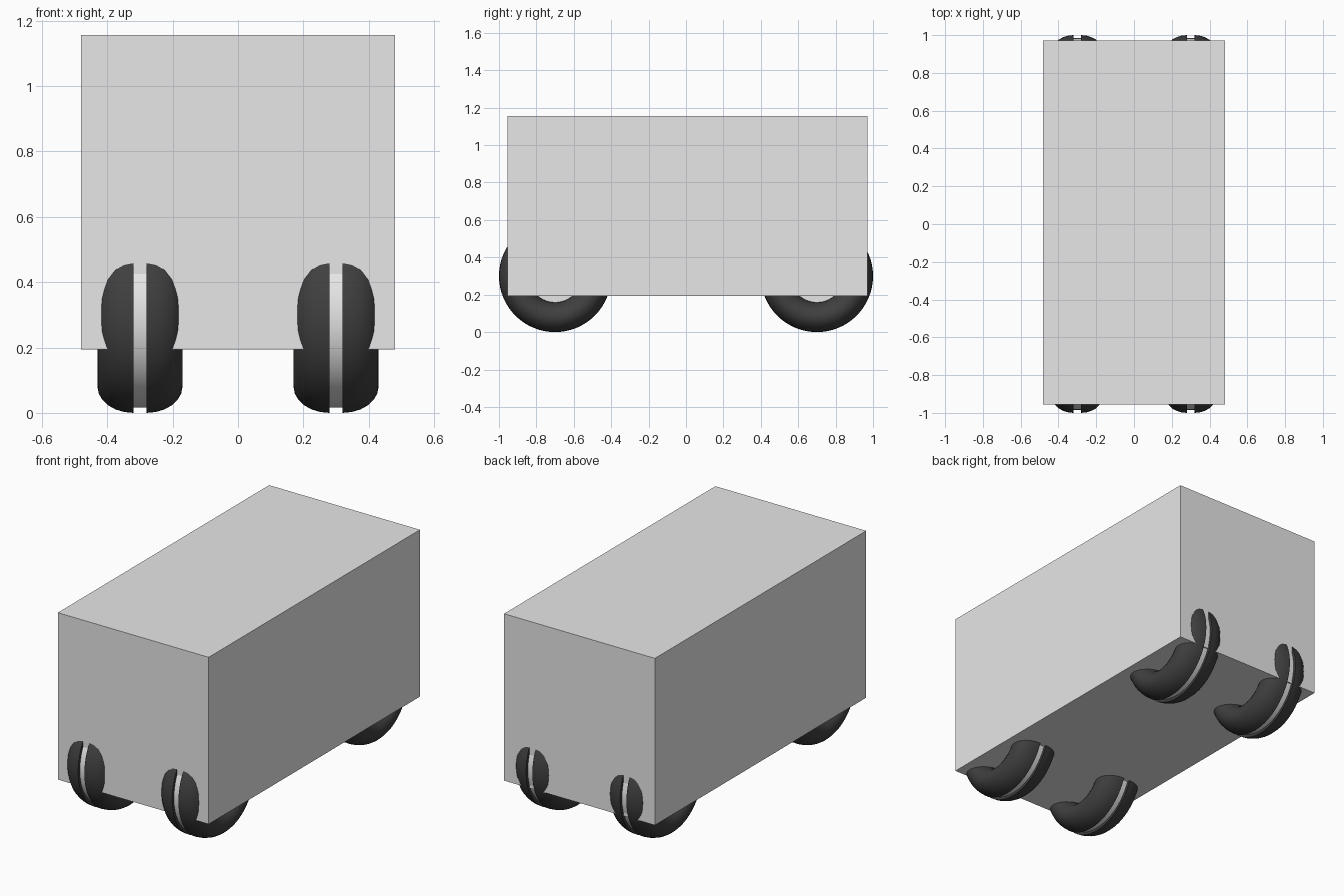
import bpy, bmesh, math
from mathutils import Matrix, Vector

if "Cube" in bpy.data.objects:
    bpy.data.objects.remove(bpy.data.objects["Cube"])


def material(name, v):
    m = bpy.data.materials.new(name)
    m.diffuse_color = (v, v, v, 1)
    m.use_nodes = True
    m.node_tree.nodes["Principled BSDF"].inputs["Base Color"].default_value = m.diffuse_color
    return m


GREY = material("light_grey", 0.8)
RUBBER = material("dark_rubber", 0.05)


def finish(bm, name, mat, smooth=False):
    bmesh.ops.recalc_face_normals(bm, faces=bm.faces)
    me = bpy.data.meshes.new(name)
    bm.to_mesh(me)
    bm.free()
    me.materials.append(mat)
    ob = bpy.data.objects.new(name, me)
    bpy.context.collection.objects.link(ob)
    if smooth:
        bpy.ops.object.select_all(action='DESELECT')
        ob.select_set(True)
        bpy.context.view_layer.objects.active = ob
        bpy.ops.object.shade_smooth_by_angle(angle=math.radians(40))
    return ob


def tyre_half(name, center, side):
    """Half-round (D-shaped) section spun about the axle; flat face inward."""
    bm = bmesh.new()
    steps, segs = 12, 64
    profile = []
    for i in range(steps + 1):
        a = -math.pi / 2 + math.pi * i / steps
        profile.append((0.02 + 0.11 * math.cos(a), 0.22 + 0.08 * math.sin(a)))
    rings = []
    for s in range(segs):
        t = 2 * math.pi * s / segs
        rings.append([bm.verts.new(Vector(center) + Vector(
            (side * x, r * math.cos(t), r * math.sin(t)))) for x, r in profile])
    n = len(profile)
    for s in range(segs):
        a, b = rings[s], rings[(s + 1) % segs]
        for i in range(n):
            j = (i + 1) % n
            bm.faces.new((a[i], a[j], b[j], b[i]))
    finish(bm, name, RUBBER, True)


def rim(name, center):
    bm = bmesh.new()
    bmesh.ops.create_cone(
        bm, cap_ends=True, segments=64, radius1=0.284, radius2=0.284, depth=0.06,
        matrix=Matrix.Translation(center) @ Matrix.Rotation(math.pi / 2, 4, 'Y'))
    finish(bm, name, GREY, True)


# Body box
bm = bmesh.new()
bmesh.ops.create_cube(bm, size=1, matrix=Matrix.Translation((0, 0.008, 0.675))
                      @ Matrix.Diagonal((0.962, 1.925, 0.962, 1)))
finish(bm, "body", GREY)

# Four wheels, each a rim disc between two tyre halves
for yn, y in (("front", -0.7), ("back", 0.7)):
    for xn, x in (("left", -0.3), ("right", 0.3)):
        c = (x, y, 0.3)
        rim(f"{yn}_{xn}_rim", c)
        tyre_half(f"{yn}_{xn}_tyre_a", c, -1)
        tyre_half(f"{yn}_{xn}_tyre_b", c, 1)
